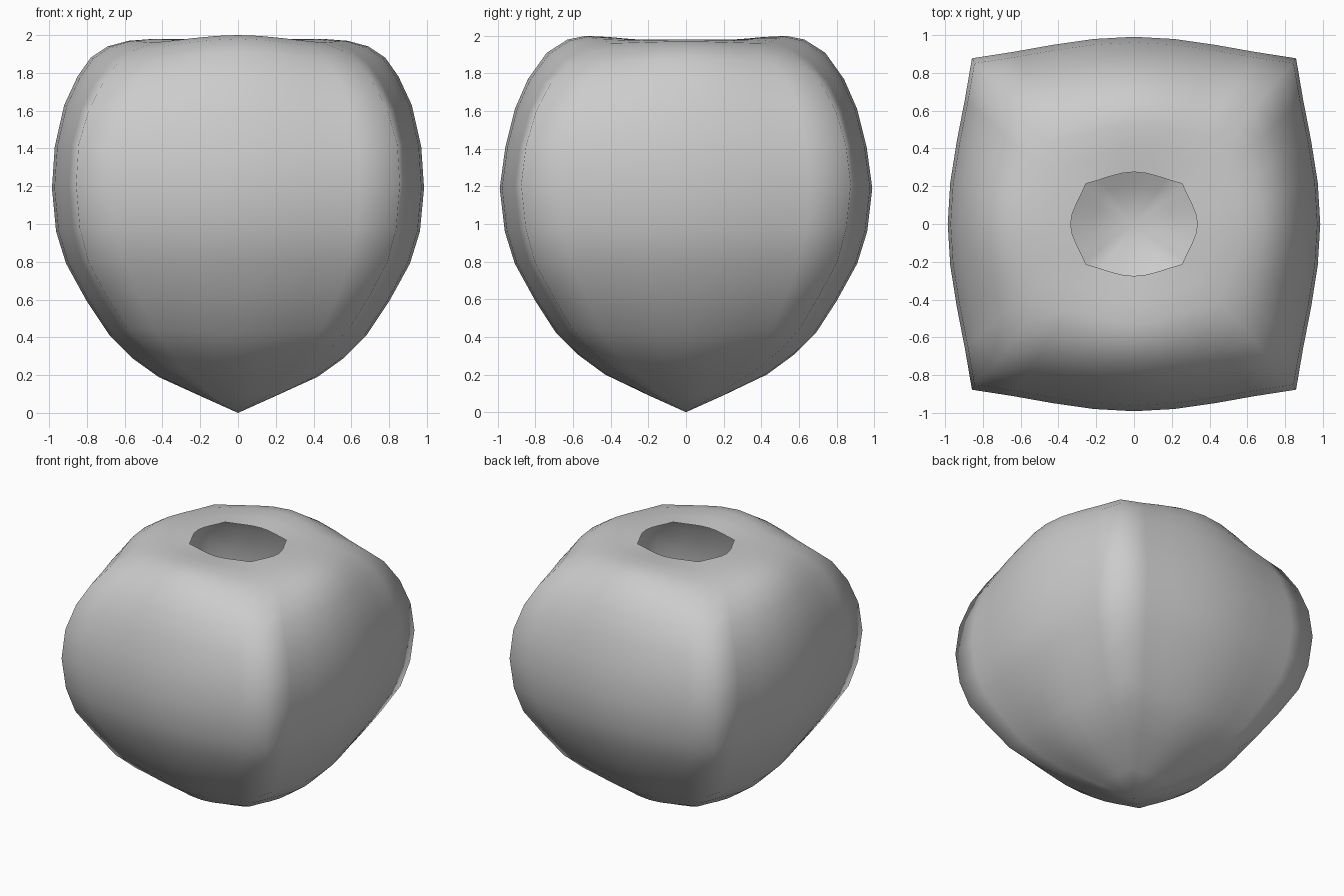
import bpy, bmesh, math

# Side profile, bottom to rim: half x, half y, z at mid side (front), z at mid side (right), corner ratio, corner z
RINGS = [
    (0.20, 0.20, 0.09, 0.09, 0.87, 0.10),
    (0.42, 0.43, 0.19, 0.20, 0.87, 0.23),
    (0.56, 0.58, 0.29, 0.31, 0.87, 0.34),
    (0.68, 0.69, 0.41, 0.42, 0.87, 0.45),
    (0.80, 0.80, 0.59, 0.59, 0.87, 0.62),
    (0.91, 0.91, 0.79, 0.79, 0.87, 0.80),
    (0.963, 0.963, 0.96, 0.96, 0.87, 0.98),
    (0.985, 0.99, 1.19, 1.19, 0.87, 1.21),
    (0.97, 0.96, 1.41, 1.41, 0.87, 1.42),
    (0.92, 0.91, 1.63, 1.61, 0.86, 1.60),
    (0.85, 0.84, 1.78, 1.77, 0.84, 1.75),
    (0.78, 0.74, 1.88, 1.91, 0.82, 1.85),
    (0.69, 0.63, 1.94, 1.98, 0.80, 1.92),
    (0.58, 0.53, 1.97, 2.00, 0.78, 1.96),
    (0.45, 0.40, 1.98, 1.993, 0.77, 1.975),
    (0.335, 0.275, 1.98, 1.98, 0.76, 1.98),
]
SEG = 8  # segments per side


def ring_points(hx, hy, zx, zy, ratio, zc):
    """Bulging square section, counter-clockwise from the front left corner."""
    cx, cy = hx * ratio, hy * (ratio + 0.015)
    pts = []
    for side in range(4):
        for i in range(SEG):
            t = -1 + 2 * i / SEG
            b = 0.5 * (1 - t * t) + 0.25 * (1 + math.cos(math.pi * t))
            if side % 2 == 0:
                s = -1 if side == 0 else 1
                pts.append((-s * t * cx, s * (cy + (hy - cy) * b), zc + (zy - zc) * b))
            else:
                s = 1 if side == 1 else -1
                pts.append((s * (cx + (hx - cx) * b), s * t * cy, zc + (zx - zc) * b))
    return pts


# Hollow pot body with open top and pointed base
bm = bmesh.new()
tip = bm.verts.new((0, 0, 0))
loops = [[bm.verts.new(p) for p in ring_points(*r)] for r in RINGS]
n = SEG * 4
for i in range(n):
    bm.faces.new((tip, loops[0][(i + 1) % n], loops[0][i]))
for a, b in zip(loops, loops[1:]):
    for i in range(n):
        j = (i + 1) % n
        bm.faces.new((a[i], a[j], b[j], b[i]))
for f in bm.faces:
    f.smooth = True
mesh = bpy.data.meshes.new("pot_body")
bm.to_mesh(mesh)
bm.free()
pot = bpy.data.objects.new("pot_body", mesh)
bpy.context.collection.objects.link(pot)
